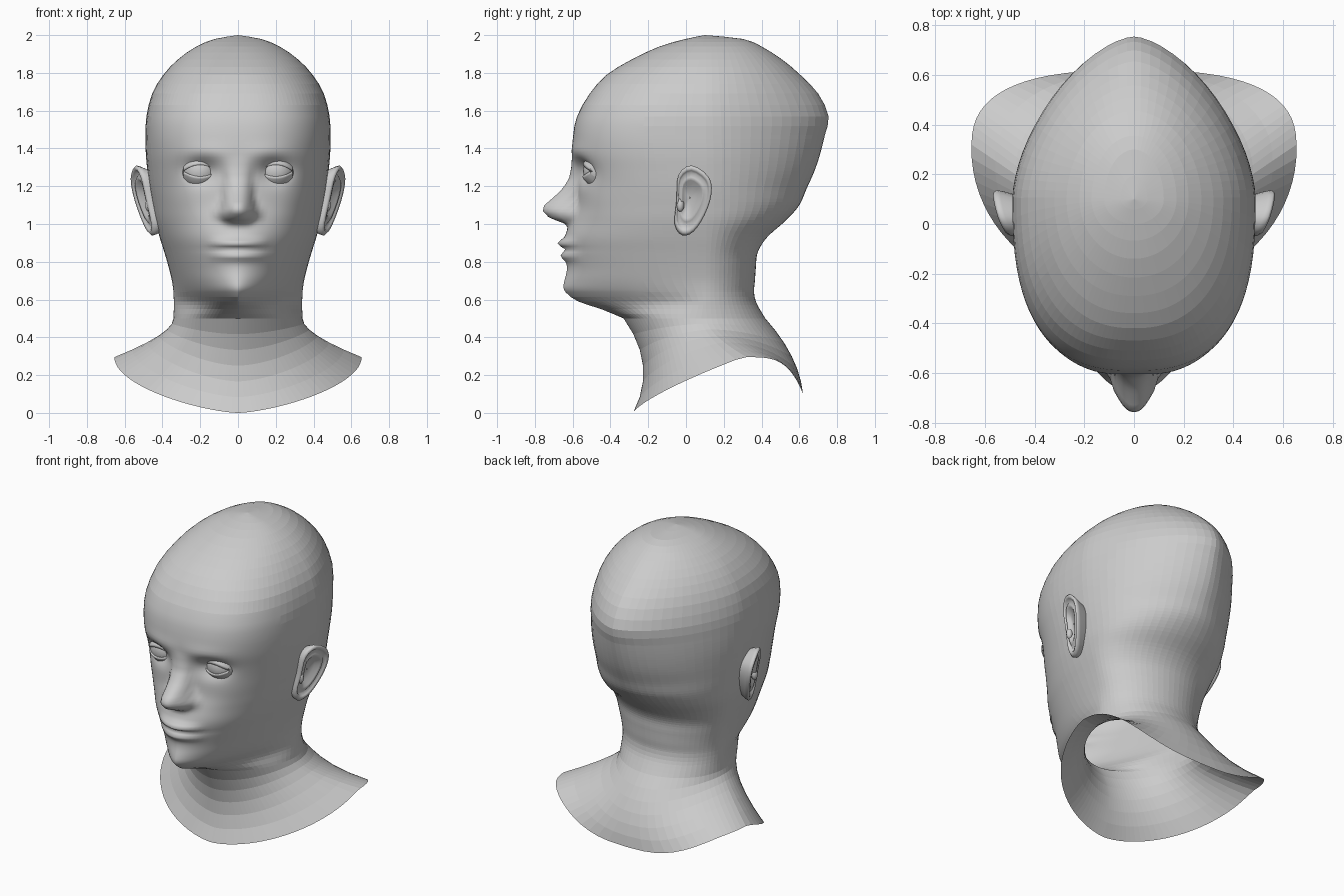
import bpy
import bmesh
from math import sin, cos, pi, exp, sqrt
from mathutils import Vector

default_cube = bpy.data.objects.get("Cube")
if default_cube:
    bpy.data.objects.remove(default_cube, do_unlink=True)

GREY = (0.6, 0.6, 0.6, 1.0)
clay = bpy.data.materials.new("clay grey")
clay.use_nodes = True
clay.diffuse_color = GREY
clay.node_tree.nodes["Principled BSDF"].inputs["Base Color"].default_value = GREY


def everywhere(point):
    return True


def on_face(point):
    return point.y < -0.2 and 0.62 < point.z < 1.6


def finish(name, bm, smooth=everywhere):
    """Turn a half model (+x side) into a mirrored object."""
    mesh = bpy.data.meshes.new(name)
    bm.to_mesh(mesh)
    bm.free()
    mesh.materials.append(clay)
    for poly in mesh.polygons:
        poly.use_smooth = smooth(poly.center)
    obj = bpy.data.objects.new(name, mesh)
    bpy.context.collection.objects.link(obj)
    mirror = obj.modifiers.new("mirror", 'MIRROR')
    mirror.merge_threshold = 0.0005


def skin(name, rows, closed=False, smooth=everywhere):
    """Surface through rows of points."""
    bm = bmesh.new()
    grid = [[bm.verts.new(p) for p in row] for row in rows]
    count = len(rows[0])
    for low, high in zip(grid, grid[1:]):
        for j in range(count if closed else count - 1):
            k = (j + 1) % count
            bm.faces.new((low[j], low[k], high[k], high[j]))
    bmesh.ops.remove_doubles(bm, verts=bm.verts[:], dist=0.00001)
    finish(name, bm, smooth)


def spline(points, steps, closed=False):
    """Smooth curve through points; steps(point) sets the density."""
    n = len(points)
    out = []
    for i in range(n if closed else n - 1):
        ids = [(i + k) % n if closed else min(max(i + k, 0), n - 1)
               for k in (-1, 0, 1, 2)]
        a, b, c, d = [Vector(points[k]) for k in ids]
        count = steps(points[i])
        for s in range(count):
            t = s / count
            out.append(0.5 * (2 * b + (c - a) * t
                              + (2 * a - 5 * b + 4 * c - d) * t * t
                              + (3 * b - a - 3 * c + d) * t ** 3))
    if not closed:
        out.append(Vector(points[-1]))
    return out


def lookup(table, z):
    """Linear interpolation of the columns of a table sorted by z."""
    for low, high in zip(table, table[1:]):
        if low[0] <= z <= high[0]:
            t = (z - low[0]) / (high[0] - low[0])
            return [p + (q - p) * t for p, q in zip(low[1:], high[1:])]
    return [0.0, 1.0]


# Columns run from the front midline to the back, denser in the face
COLUMNS = 44
ANGLES = [pi * (j / COLUMNS) ** 1.5 for j in range(COLUMNS + 1)]


def section(front, back, width, n_front, n_back, middle):
    """Half outline: rounded front and back halves of their own squareness."""
    points = []
    for a in ANGLES:
        c, s = cos(a), max(sin(a), 0.0)
        n = n_front if c > 0 else n_back
        reach = middle - front if c > 0 else back - middle
        x = 0.0 if a in (ANGLES[0], ANGLES[-1]) else max(width, 0) * s ** (2 / n)
        y = middle - (1 if c > 0 else -1) * reach * abs(c) ** (2 / n)
        points.append((x, y))
    return points


# Nose: height, depth, half width
NOSE = [(0.98, 0, 0.08), (1.005, 0.03, 0.085), (1.03, 0.115, 0.095),
        (1.07, 0.167, 0.1), (1.1, 0.165, 0.095), (1.18, 0.08, 0.085),
        (1.24, 0.035, 0.08), (1.3, 0.015, 0.08), (1.36, 0, 0.08)]


def bump(x, z, cx, cz, sx, sz):
    return exp(-((x - cx) / sx) ** 2 - ((z - cz) / sz) ** 2)


def relief(x, z):
    """How far the face stands forward of the plain head."""
    depth, width = lookup(NOSE, z)
    out = depth * max(0, 1 - (x / width) ** 2.4)
    out += 0.035 * bump(x, z, 0.095, 1.055, 0.025, 0.035)   # nostril wing
    out -= 0.062 * bump(x, z, 0.19, 1.28, 0.085, 0.06)      # eye socket
    out += 0.01 * bump(x, z, 0.17, 1.38, 0.13, 0.04)        # brow
    out += 0.015 * bump(x, z, 0.3, 1.12, 0.1, 0.1)          # cheekbone
    out += 0.012 * bump(x, z, 0, 0.67, 0.12, 0.05)          # chin
    lip = max(0, 1 - (x / 0.165) ** 2)
    out += lip * 0.038 * bump(0, z, 0, 0.897, 1, 0.023)     # upper lip
    out += lip * 0.026 * bump(0, z, 0, 0.83, 1, 0.023)      # lower lip
    out -= 0.01 * bump(x, z, 0, 0.866, 0.16, 0.012)         # mouth line
    return out


# Head levels: height, front, back, half width, front and back squareness
LEVELS = [
    (0.50, -0.33, 0.42, 0.342, 1.8, 2),
    (0.55, -0.45, 0.39, 0.34, 1.45, 2),
    (0.59, -0.57, 0.37, 0.34, 1.3, 2),
    (0.64, -0.63, 0.36, 0.342, 1.45, 2),
    (0.70, -0.635, 0.365, 0.35, 1.65, 2),
    (0.77, -0.63, 0.37, 0.367, 1.8, 2),
    (0.85, -0.64, 0.38, 0.39, 1.9, 2),
    (0.93, -0.64, 0.43, 0.415, 2, 2),
    (1.02, -0.61, 0.53, 0.44, 2.1, 2),
    (1.10, -0.585, 0.60, 0.455, 2.2, 1.9),
    (1.19, -0.58, 0.64, 0.47, 2.3, 1.8),
    (1.28, -0.59, 0.68, 0.48, 2.4, 1.75),
    (1.37, -0.602, 0.71, 0.488, 2.5, 1.7),
    (1.47, -0.597, 0.735, 0.49, 2.6, 1.65),
    (1.57, -0.577, 0.755, 0.485, 2.6, 1.6),
    (1.69, -0.51, 0.70, 0.455, 2.5, 1.6),
    (1.79, -0.42, 0.605, 0.395, 2.3, 1.7),
    (1.87, -0.29, 0.51, 0.32, 2.2, 1.8),
    (1.94, -0.14, 0.40, 0.22, 2, 2),
    (1.98, 0, 0.30, 0.12, 2, 2),
    (2.0, 0.1, 0.1, 0, 2, 2)]


def density(level):
    return 5 if 0.6 < level[0] < 1.4 else 2


head_rows = []
for z, front, back, width, n_front, n_back in spline(LEVELS, density):
    row = []
    for (x, y), a in zip(section(front, back, width, n_front, n_back, 0.1), ANGLES):
        row.append((x, y - relief(x, z) if cos(a) > 0 else y, z))
    head_rows.append(row)

# Flaring collar from the slanted open rim up to the neck
rim = section(-0.28, 0.62, 0.655, 2, 2.7, 0.3)
collar_rows = []
STEPS = 6
for k in range(STEPS):
    t = k / STEPS
    row = []
    for (x, y), neck, a in zip(rim, head_rows[0], ANGLES):
        c = cos(a)
        rim_z = 0.295 * (1 - c) ** 0.75 if c > 0 else 0.1 + 0.195 * (1 + c ** 3)
        start, end = Vector((x, y, rim_z)), Vector(neck)
        bend = Vector((end.x, end.y + 0.18 * c * c,
                       0.42 - 0.145 * c * c - 0.025 * c * abs(c)))
        row.append(start * (1 - t) ** 2 + bend * 2 * t * (1 - t) + end * t * t)
    collar_rows.append(row)

skin("head_and_neck", collar_rows + head_rows, smooth=on_face)

# Eyeballs
EYE = Vector((0.2, -0.445, 1.28))
ball = bmesh.new()
bmesh.ops.create_uvsphere(ball, u_segments=24, v_segments=16, radius=0.1)
bmesh.ops.translate(ball, verts=ball.verts[:], vec=EYE)
finish("eyeballs", ball)

# Eyelids: shells just over the eyeball, ending at an almond opening
for name, side, opening in (("upper_eyelids", 1, 0.033), ("lower_eyelids", -1, 0.028)):
    rows = []
    for radius, rise in ((0.098, 0), (0.107, 0), (0.107, 0.015), (0.1, 0.04)):
        row = []
        for j in range(13):
            q = side * (j / 6 - 1)
            dx = 0.088 * q
            dz = side * (opening * (1 - q * q) + rise)
            dy = sqrt(max(radius ** 2 - dx * dx - dz * dz, 0))
            row.append(EYE + Vector((dx, -dy, dz)))
        rows.append(row)
    skin(name, rows)

# Ears: one outline repeated inward with rim, fold and hollow
OUTLINE = [(0.03, 1.31), (-0.04, 1.26), (-0.05, 1.13), (-0.06, 1.0), (-0.02, 0.94),
           (0.04, 0.96), (0.1, 1.05), (0.135, 1.16), (0.12, 1.25)]
RINGS = [(0.75, -0.1), (0.97, -0.02), (1, 0), (0.93, 0.012), (0.84, 0.006),
         (0.78, -0.012), (0.64, 0.006), (0.54, 0.002), (0.4, -0.02), (0.02, -0.022)]
ear_centre = Vector((0.02, 1.14))
outline = spline(OUTLINE, lambda p: 3, closed=True)
ear_rows = []
for scale, lift in RINGS:
    row = []
    for p in outline:
        y, z = ear_centre + (p - ear_centre) * scale
        row.append((0.475 + 0.36 * (y + 0.05) + 0.2 * (z - 1.13) + lift, y, z))
    ear_rows.append(row)
skin("ears", ear_rows, closed=True)

# Small flap in front of each ear hollow
flap = bmesh.new()
bmesh.ops.create_uvsphere(flap, u_segments=10, v_segments=8, radius=1)
bmesh.ops.scale(flap, verts=flap.verts[:], vec=(0.02, 0.02, 0.035))
bmesh.ops.translate(flap, verts=flap.verts[:], vec=(0.472, -0.03, 1.1))
finish("ear_flaps", flap)
